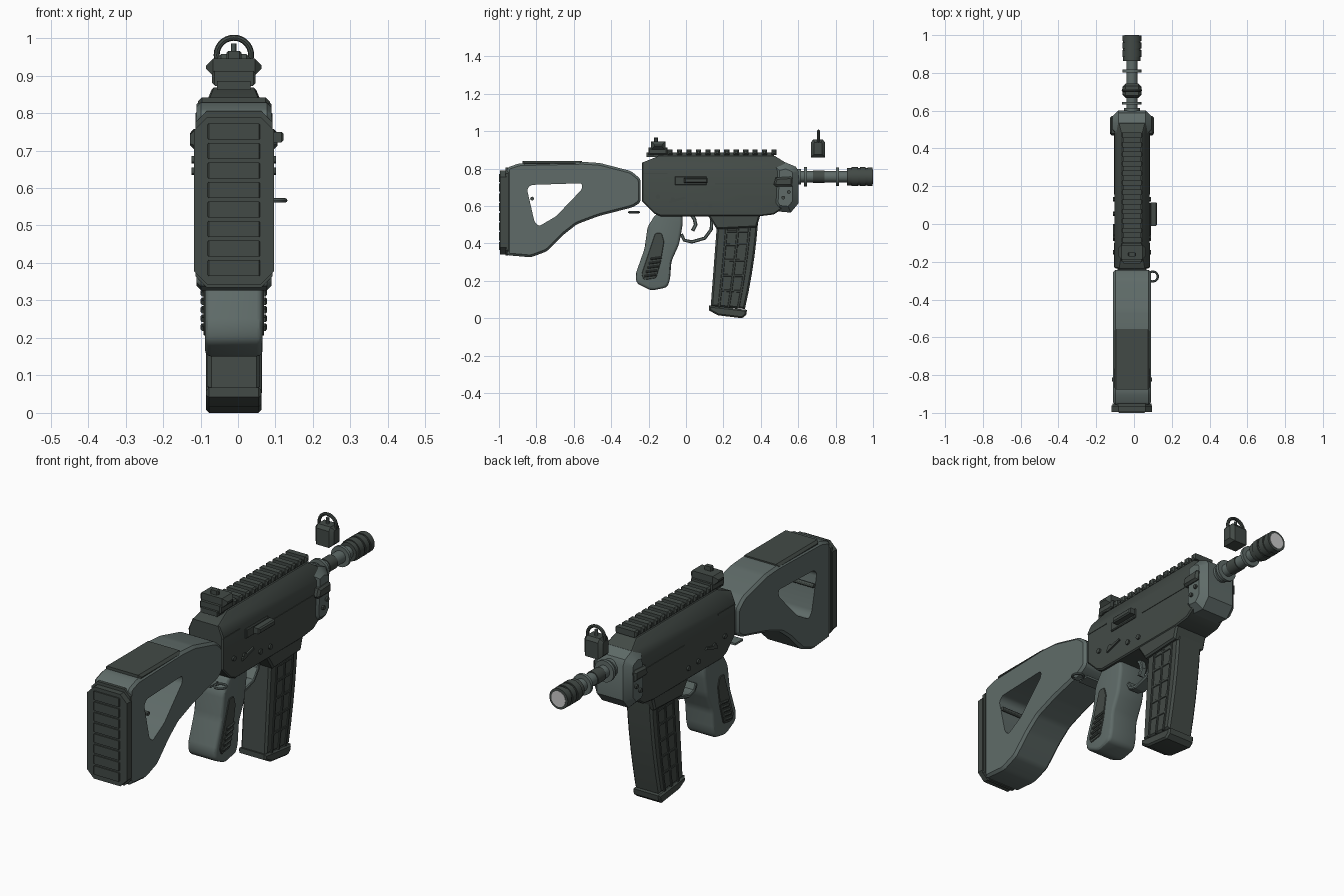
import bpy, bmesh, math
from mathutils import Matrix, Vector

if "Cube" in bpy.data.objects:
    bpy.data.objects.remove(bpy.data.objects["Cube"])

CX = -0.011  # centre plane of the body


def material(name, rgb):
    m = bpy.data.materials.new(name)
    m.diffuse_color = (*rgb, 1)
    m.use_nodes = True
    m.node_tree.nodes["Principled BSDF"].inputs["Base Color"].default_value = m.diffuse_color
    return m


DARK = material("dark green grey", (0.055, 0.068, 0.061))
LIGHT = material("light green grey", (0.115, 0.148, 0.14))
PALE = material("pale grey", (0.6, 0.6, 0.6))


def finish(name, bm, mat):
    bmesh.ops.recalc_face_normals(bm, faces=bm.faces)
    me = bpy.data.meshes.new(name)
    bm.to_mesh(me)
    bm.free()
    me.materials.append(mat)
    ob = bpy.data.objects.new(name, me)
    bpy.context.collection.objects.link(ob)
    ob.location.x = CX
    return ob


def prism(name, pts, half, mat, rim=0, rnd=0, taper=None, segs=1):
    """Side profile (y, z) extruded across x; rnd rounds profile corners, rim bevels the outline."""
    bm = bmesh.new()
    a = [bm.verts.new((-half, y, z)) for y, z in pts]
    b = [bm.verts.new((half, y, z)) for y, z in pts]
    n = len(pts)
    bm.faces.new(a)
    bm.faces.new(b[::-1])
    for i in range(n):
        j = (i + 1) % n
        bm.faces.new((a[i], b[i], b[j], a[j]))
    bmesh.ops.recalc_face_normals(bm, faces=bm.faces)

    def across(e):
        return abs(e.verts[0].co.x - e.verts[1].co.x) > 1e-5
    if rnd:
        bmesh.ops.bevel(bm, geom=[e for e in bm.edges if across(e)], offset=rnd, segments=3,
                        profile=0.5, affect='EDGES', clamp_overlap=True)
    if rim:
        bmesh.ops.bevel(bm, geom=[e for e in bm.edges if not across(e)], offset=rim, segments=segs,
                        profile=0.5, affect='EDGES', clamp_overlap=True)
    if taper:
        z0, z1, k = taper
        bmesh.ops.bisect_plane(bm, geom=bm.verts[:] + bm.edges[:] + bm.faces[:],
                               plane_co=(0, 0, z0), plane_no=(0, 0, 1))
        for v in bm.verts:
            t = min(max((v.co.z - z0) / (z1 - z0), 0), 1)
            v.co.x *= 1 + (k - 1) * t
    return finish(name, bm, mat)


def rect(y0, y1, z0, z1):
    return [(y0, z0), (y1, z0), (y1, z1), (y0, z1)]


def strip(path, w):
    """Outline of constant width around a polyline."""
    ps = [Vector(p) for p in path]
    left, right = [], []
    for i, p in enumerate(ps):
        d = (ps[min(i + 1, len(ps) - 1)] - ps[max(i - 1, 0)]).normalized()
        o = Vector((-d.y, d.x)) * w / 2
        left.append(tuple(p + o))
        right.append(tuple(p - o))
    return left + right[::-1]


def cyl(name, axis, centre, r, depth, mat, n=24, r2=None):
    bm = bmesh.new()
    rot = {'X': Matrix.Rotation(math.pi / 2, 4, 'Y'), 'Y': Matrix.Rotation(-math.pi / 2, 4, 'X'),
           'Z': Matrix()}[axis]
    bmesh.ops.create_cone(bm, cap_ends=True, segments=n, radius1=r, radius2=r if r2 is None else r2,
                          depth=depth, matrix=Matrix.Translation(centre) @ rot)
    return finish(name, bm, mat)


def torus(name, loc, R, r, rot, mat):
    bpy.ops.mesh.primitive_torus_add(location=loc, rotation=rot, major_radius=R, minor_radius=r,
                                     major_segments=28, minor_segments=8)
    ob = bpy.context.object
    ob.name = name
    ob.data.materials.append(mat)


# Stock with a triangular opening
stock = prism("stock", [(-.957, .805), (-.893, .828), (-.55, .836), (-.46, .83), (-.294, .787), (-.243, .745),
                        (-.243, .62), (-.283, .594), (-.465, .547), (-.583, .503), (-.652, .449),
                        (-.743, .358), (-.829, .326), (-.957, .337)], .1, LIGHT, .012, .014)
cutter = prism("stock_cutter", [(-.85, .69), (-.83, .713), (-.556, .722), (-.556, .69), (-.695, .545),
                                (-.786, .492), (-.81, .515)], .2, LIGHT, 0, .012)
cutter.hide_render = True
mod = stock.modifiers.new("opening", 'BOOLEAN')
mod.object, mod.operation, mod.solver = cutter, 'DIFFERENCE', 'EXACT'
bpy.context.view_layer.objects.active = stock
bpy.ops.object.modifier_apply(modifier="opening")
bpy.data.objects.remove(cutter)
prism("cheek_pad", [(-.875, .815), (-.556, .82), (-.556, .842), (-.875, .842)], .096, DARK, .012)
cyl("stock_pin", 'X', (0, -.823, .64), .01, .21, DARK, 12)


# Butt pad: chamfered outline seen from behind, with grooves
def butt(name, y0, y1, w, z0, z1, c):
    bm = bmesh.new()
    o = [(-w, z0 + c), (-w + c, z0), (w - c, z0), (w, z0 + c), (w, z1 - c), (w - c, z1), (-w + c, z1), (-w, z1 - c)]
    a = [bm.verts.new((x, y0, z)) for x, z in o]
    b = [bm.verts.new((x, y1, z)) for x, z in o]
    bm.faces.new(a)
    bm.faces.new(b)
    for i in range(8):
        bm.faces.new((a[i], a[i - 1], b[i - 1], b[i]))
    return finish(name, bm, DARK)


butt("butt_plate", -.965, -.95, .103, .335, .805, .03)
butt("butt_pad", -.994, -.96, .107, .342, .79, .036)
for i in range(8):
    prism("butt_rib", rect(-1, -.99, .365 + i * .052, .408 + i * .052), .07, DARK, .003)

# Receiver with sloped upper shoulders, and magazine well
prism("receiver", [(-.235, .832), (-.144, .868), (.475, .868), (.535, .83), (.535, .6), (.47, .555), (.39, .545),
                   (-.135, .545), (-.17, .56), (-.235, .625)], .092, DARK, .006, 0, (.785, .868, .62))
prism("magazine_well", [(.11, .56), (.165, .476), (.378, .486), (.4, .56)], .088, DARK, .008)
prism("receiver_seam", rect(.155, .47, .716, .724), .0945, DARK)
prism("rear_seam", rect(-.23, -.1, .77, .777), .0945, DARK)
for y, z in ((-.15, .65), (.055, .605), (-.07, .635), (.13, .6)):
    cyl("receiver_pin", 'X', (0, y, z), .012, .2, DARK, 12)
prism("selector_lever", [(-.09, .615), (-.06, .622), (0, .64), (-.005, .65), (-.065, .636), (-.09, .628)], .1, DARK)
port = prism("ejection_port", rect(-.06, .11, .712, .758), .01, DARK, .004)
port.location.x = CX + .09
bolt = prism("charging_handle", rect(-.01, .115, .722, .75), .019, DARK, .006)
bolt.location.x = .103

# Top rail
prism("rail_base", [(-.21, .862), (.47, .862), (.47, .886), (-.21, .886)], .045, DARK)
for i in range(14):
    prism("rail_tooth", rect(-.2 + i * .0505, -.172 + i * .0505, .872, .902), .058, DARK, .008)

# Rear sight
prism("rear_sight_base", rect(-.2, -.1, .875, .912), .058, DARK, .006)
prism("rear_sight", [(-.187, .9), (-.11, .9), (-.11, .945), (-.187, .945)], .074, DARK, .018)
prism("rear_peep", rect(-.172, -.15, .94, .966), .02, DARK, .005)

# Front block with side plates
prism("front_block", [(.46, .61), (.485, .572), (.56, .565), (.602, .615), (.602, .785), (.588, .81), (.535, .832),
                      (.47, .815)], .103, LIGHT, .032)
prism("block_plate", [(.468, .715), (.48, .704), (.57, .704), (.572, .75), (.56, .757), (.48, .752)], .117, DARK, .01)
for y, z in ((.55, .675), (.52, .645)):
    cyl("block_pin", 'X', (0, y, z), .01, .226, DARK, 12)

# Barrel, collars and muzzle, all along y
for name, y0, y1, r, mat in (("barrel", .58, .88, .03, LIGHT), ("barrel_collar_rear", .595, .615, .042, LIGHT),
                             ("barrel_ring", .632, .647, .052, LIGHT), ("sight_band", .68, .74, .034, DARK),
                             ("barrel_ring_front", .803, .818, .05, LIGHT), ("muzzle_neck", .862, .89, .046, DARK),
                             ("muzzle_core", .88, .99, .046, DARK), ("muzzle_cap", .97, .998, .05, DARK),
                             ("muzzle_band", .885, .92, .051, DARK), ("muzzle_band", .93, .96, .051, DARK),
                             ("muzzle_bore", .98, 1.0, .038, PALE)):
    cyl(name, 'Y', (0, (y0 + y1) / 2, .757), r, y1 - y0, mat, 28)

# Floating front sight
prism("front_sight", [(.668, .86), (.743, .86), (.743, .94), (.73, .957), (.68, .957), (.668, .94)],
      .05, DARK, .016)
torus("front_sight_ring", (CX, .708, .955), .046, .008, (math.pi / 2, 0, 0), DARK)
cyl("front_sight_post", 'Z', (0, .708, .967), .008, .036, LIGHT, 10)

# Grip with ridged panels on both sides
prism("grip", [(-.16, .56), (-.205, .49), (-.222, .37), (-.27, .235), (-.265, .187), (-.187, .148), (-.1, .165),
               (-.085, .21), (-.078, .305), (-.037, .396), (-.018, .5), (-.018, .56)], .077, LIGHT, .016, .018, None, 3)
prism("grip_panel", [(-.165, .455), (-.13, .455), (-.117, .41), (-.135, .3), (-.16, .215), (-.225, .205),
                     (-.238, .235), (-.2, .35)], .081, DARK, .002, .008)
for i in range(5):
    y, z = -.222 + i * .008, .225 + i * .023
    prism("grip_ridge", strip([(y, z), (y + .06, z + .008)], .012), .089, DARK, .004)

# Trigger and guard
prism("trigger_guard", strip([(-.025, .45), (-.01, .418), (.03, .408), (.1, .428), (.135, .475), (.14, .56)], .018),
      .03, LIGHT, .004)
prism("trigger", strip([(.025, .56), (.045, .53), (.052, .5), (.035, .468)], .02), .015, LIGHT, .004)


# Magazine: curved body, raised ribs, floor plate
def mag(u, v):
    """Point on the magazine side: u rear to front, v bottom to top."""
    z = .05 + .46 * v
    rear = .132 + .034 * v
    front = .315 + .105 * v - .035 * v * v
    return rear + (front - rear) * u, z - .012 * u * (1 - v) + .012 * (1 - v)


steps = [i / 5 for i in range(6)]
prism("magazine", [mag(0, v) for v in steps] + [mag(1, v) for v in steps[::-1]], .07, DARK, .01)
for u in (.24, .52, .8):
    prism("magazine_long_rib", strip([mag(u, v) for v in steps], .012), .0745, DARK, .002)
for v in (.2, .38, .56, .74, .9):
    prism("magazine_cross_rib", strip([mag(.24, v), mag(.8, v)], .012), .0735, DARK, .002)
prism("magazine_floor", [(.123, .068), (.123, .042), (.17, .016), (.3, 0), (.322, .018), (.326, .045)],
      .074, DARK, .008)

# Sling loop
torus("sling_loop", (.1, -.278, .567), .026, .006, (0, 0, 0), LIGHT)
prism("sling_plate", rect(-.31, -.25, .562, .572), .08, LIGHT)

# Shade: smooth curves, keep edges sharp
bpy.ops.object.select_all(action='SELECT')
bpy.context.view_layer.objects.active = stock
bpy.ops.object.shade_smooth_by_angle(angle=math.radians(30))
